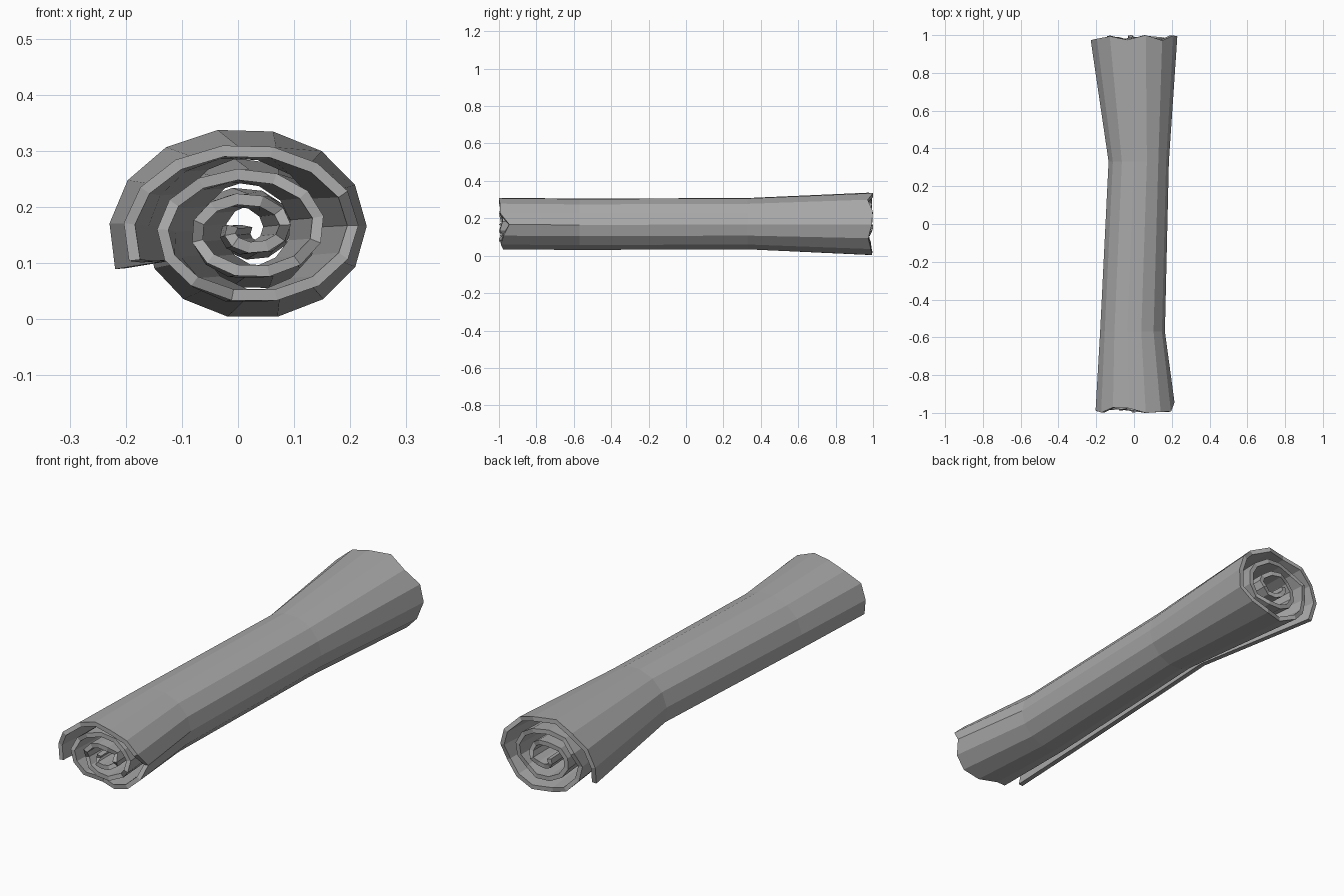
import bpy
import bmesh
import math
import random

cube = bpy.data.objects.get("Cube")
if cube:
    bpy.data.objects.remove(cube, do_unlink=True)

random.seed(4)

# One plain grey for the whole sheet
grey = bpy.data.materials.new("parchment grey")
grey.use_nodes = True
color = (0.4, 0.4, 0.4, 1)
grey.diffuse_color = color
grey.node_tree.nodes["Principled BSDF"].inputs["Base Color"].default_value = color

# Cross-sections along the roll: y, centre x, centre z, width scale, height scale
STATIONS = [
    (-0.98, 0.020, 0.160, 0.228, 0.165),
    (-0.57, 0.004, 0.157, 0.187, 0.164),
    (0.33, 0.036, 0.160, 0.174, 0.164),
    (0.98, 0.016, 0.157, 0.250, 0.199),
]
START = math.radians(200)
TURNS = 3.1


def spiral_turns():
    """Turn counts from the loose outer edge to the core, coarser inwards."""
    turns, t = [], 0.0
    while t < TURNS:
        turns.append(t)
        t += 1 / (15 - 1.6 * t)
    return turns


def sheet_point(t, station, shift):
    y, cx, cz, sx, sz = station
    angle = START - math.tau * t
    r = 1 - 0.265 * t
    return (cx + sx * r * math.cos(angle), y + shift, cz + sz * r * math.sin(angle))


# Rolled sheet with ragged ends
bm = bmesh.new()
rows = []
for i, t in enumerate(spiral_turns()):
    front = random.uniform(-0.02, 0.012)
    back = random.uniform(-0.012, 0.02)
    if i in (8, 12):            # torn notches at the front
        front = 0.035
    if i == 0:                  # worn outer corner at the back
        back = -0.03
    if i == 5:                  # longest points of the sheet
        front, back = -0.02, 0.02
    shifts = (front, 0, 0, back)
    rows.append([bm.verts.new(sheet_point(t, s, d)) for s, d in zip(STATIONS, shifts)])

for a, b in zip(rows, rows[1:]):
    for j in range(len(STATIONS) - 1):
        bm.faces.new((a[j], a[j + 1], b[j + 1], b[j]))

# Make the sheet's outer side the front of every face
for f in bm.faces:
    f.normal_update()
first = bm.faces[:][0]
if first.normal.x > 0:
    bmesh.ops.reverse_faces(bm, faces=bm.faces[:])

mesh = bpy.data.meshes.new("rolled_sheet")
bm.to_mesh(mesh)
bm.free()
mesh.materials.append(grey)
sheet = bpy.data.objects.new("rolled_sheet", mesh)
bpy.context.collection.objects.link(sheet)

# Paper thickness, grown inwards
thick = sheet.modifiers.new("paper thickness", 'SOLIDIFY')
thick.thickness = 0.02
thick.offset = -1
